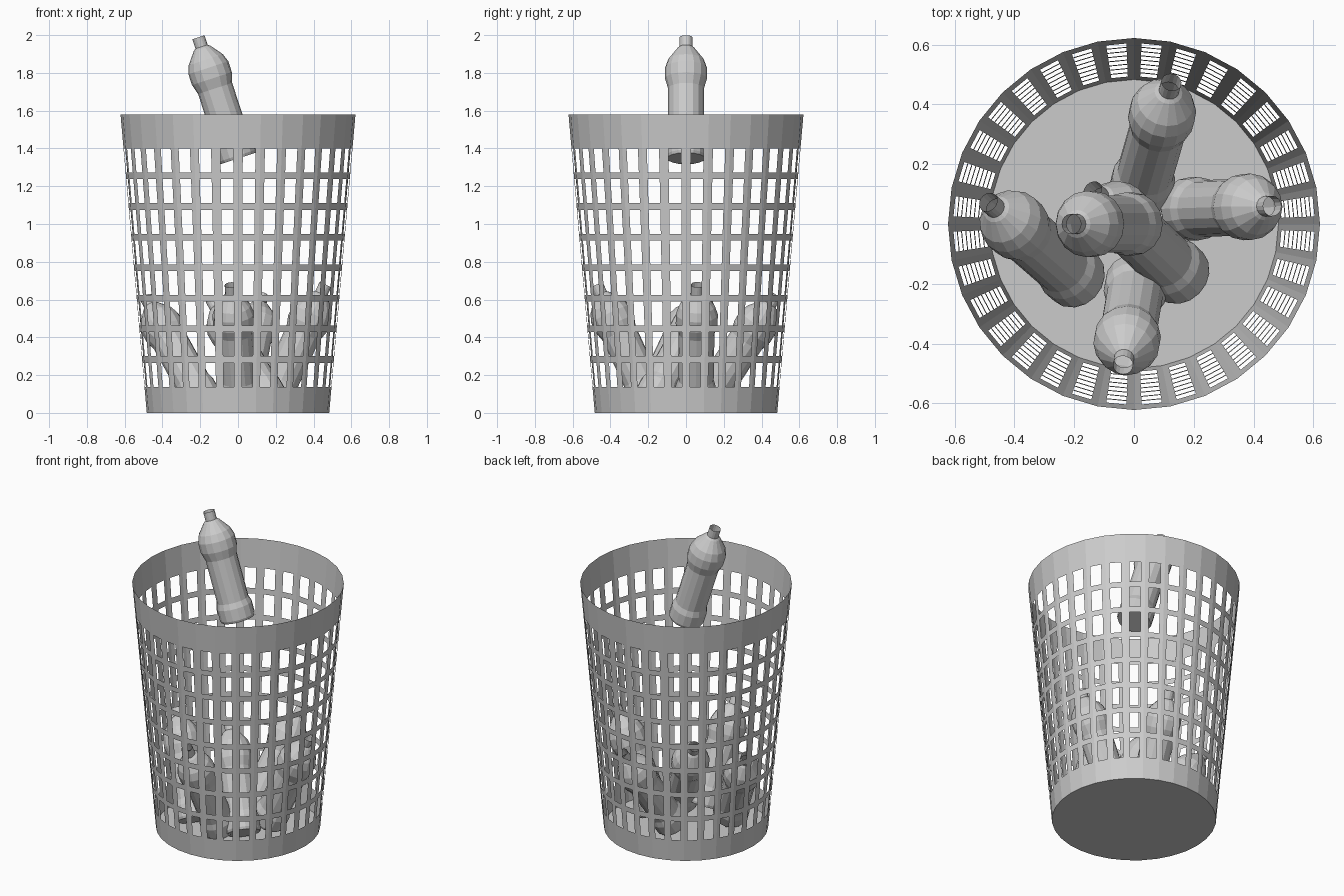
import bpy, bmesh, math
from mathutils import Vector

cube = bpy.data.objects.get("Cube")
if cube:
    bpy.data.objects.remove(cube, do_unlink=True)

# Single grey material
grey = bpy.data.materials.new("plain grey")
grey.use_nodes = True
colour = (0.6, 0.6, 0.6, 1)
grey.diffuse_color = colour
grey.node_tree.nodes["Principled BSDF"].inputs["Base Color"].default_value = colour

SIDES = 32
HEIGHT, R_BOTTOM, R_TOP = 1.58, 0.483, 0.622
ROWS, FIRST_HOLE, PITCH, HOLE_HEIGHT = 8, 0.138, 0.162, 0.127
HOLE_FRACTION = 0.57


def finish(bm, name):
    mesh = bpy.data.meshes.new(name)
    bm.to_mesh(mesh)
    bm.free()
    mesh.materials.append(grey)
    obj = bpy.data.objects.new(name, mesh)
    bpy.context.collection.objects.link(obj)
    return obj


def corner(i, z):
    a = math.tau * i / SIDES
    r = R_BOTTOM + (R_TOP - R_BOTTOM) * z / HEIGHT
    return Vector((r * math.cos(a), r * math.sin(a), z))


def build_basket():
    bm = bmesh.new()
    levels = [0]
    for row in range(ROWS):
        z = FIRST_HOLE + row * PITCH
        levels += [z, z + HOLE_HEIGHT]
    levels.append(HEIGHT)
    margin = (1 - HOLE_FRACTION) / 2
    # Three columns of points per flat side: corner, hole start, hole end
    rings = []
    for z in levels:
        ring = []
        for i in range(SIDES):
            a, b = corner(i, z), corner(i + 1, z)
            ring += [bm.verts.new(a.lerp(b, t)) for t in (0, margin, 1 - margin)]
        rings.append(ring)
    count = len(rings[0])
    for k in range(len(levels) - 1):
        for j in range(count):
            if k % 2 == 1 and j % 3 == 1:
                continue  # open hole
            n = (j + 1) % count
            bm.faces.new((rings[k][j], rings[k][n], rings[k + 1][n], rings[k + 1][j]))
    # Floor
    bm.faces.new(rings[0][::-1])
    return finish(bm, "basket")


# Bottle outline: radius, height along the axis
PROFILE = [(0.1, 0), (0.106, 0.015), (0.106, 0.085), (0.095, 0.12),
           (0.095, 0.39), (0.111, 0.445), (0.111, 0.505), (0.095, 0.55),
           (0.047, 0.612), (0.034, 0.622), (0.034, 0.675)]


def build_bottle(name, base, cap, sides=16):
    bm = bmesh.new()
    rings = [[bm.verts.new((r * math.cos(math.tau * i / sides),
                            r * math.sin(math.tau * i / sides), h))
              for i in range(sides)] for r, h in PROFILE]
    for low, high in zip(rings, rings[1:]):
        for i in range(sides):
            n = (i + 1) % sides
            bm.faces.new((low[i], low[n], high[n], high[i]))
    bm.faces.new(rings[0][::-1])
    obj = finish(bm, name)
    axis = Vector(cap) - Vector(base)
    obj.rotation_mode = 'QUATERNION'
    obj.rotation_quaternion = Vector((0, 0, 1)).rotation_difference(axis)
    obj.location = base
    return obj


build_basket()

# Bottles: base centre and the point the neck leans to
BOTTLES = {
    "falling_bottle": ((0, 0, 1.347), (-0.21, 0, 1.99)),
    "back_bottle": ((0.02, 0.11, 0.063), (0.123, 0.467, 0.61)),
    "left_bottle": ((0.18, 0.05, 0.066), (0.463, 0.06, 0.68)),
    "front_bottle": ((0.01, -0.19, 0.066), (-0.037, -0.473, 0.68)),
    "right_bottle": ((-0.187, -0.187, 0.065), (-0.487, 0.073, 0.61)),
    "middle_bottle": ((0.163, -0.177, 0.068), (-0.14, 0.113, 0.6)),
}
for name, (base, cap) in BOTTLES.items():
    build_bottle(name, base, cap)
